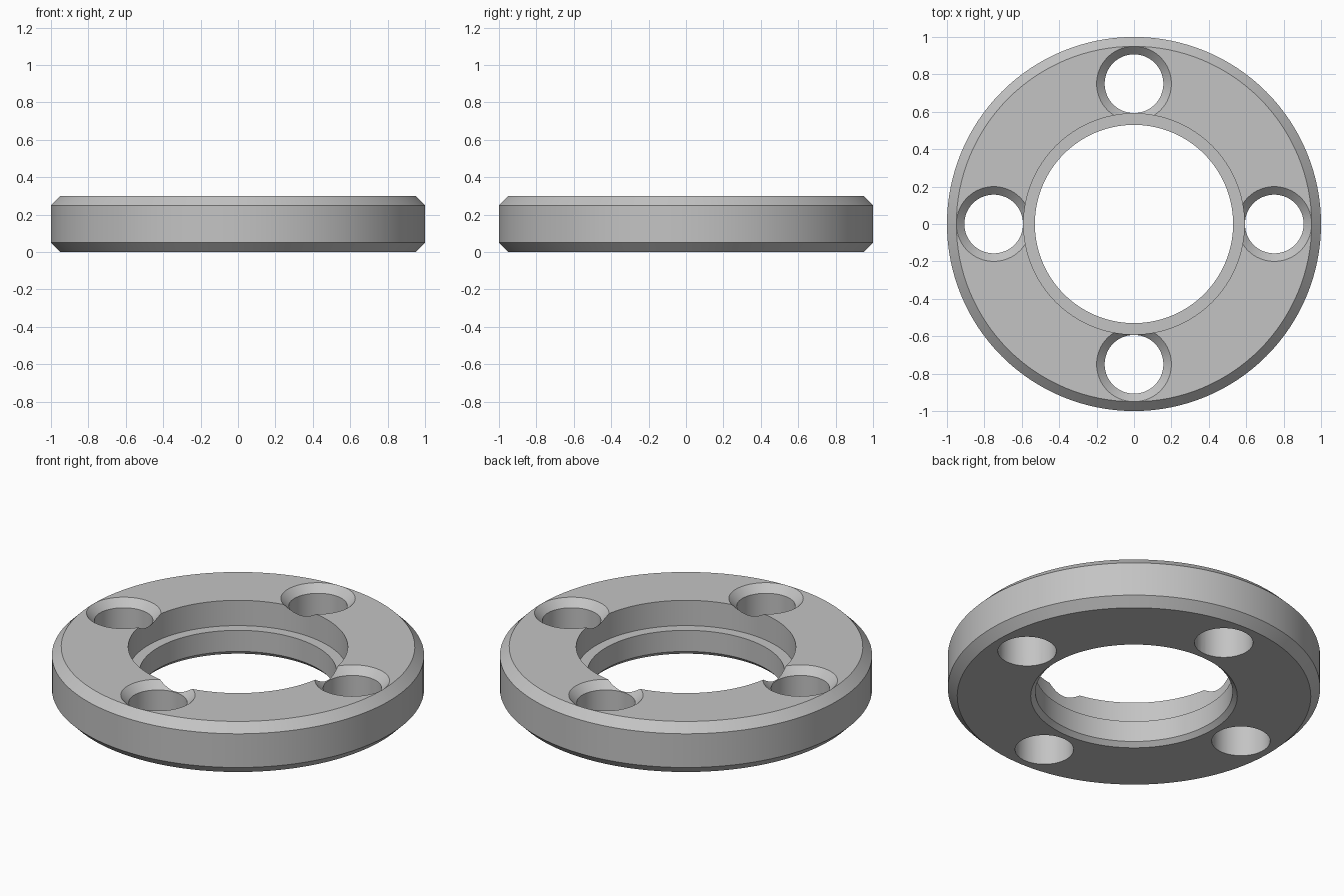
import bpy, bmesh
from math import cos, sin, pi, radians

cube = bpy.data.objects.get("Cube")
if cube:
    bpy.data.objects.remove(cube, do_unlink=True)

grey = bpy.data.materials.new("light grey")
grey.use_nodes = True
grey.diffuse_color = (0.55, 0.55, 0.55, 1)
grey.node_tree.nodes["Principled BSDF"].inputs["Base Color"].default_value = grey.diffuse_color


def lathe(name, profile, segments, centre=(0, 0)):
    """Revolve a closed (radius, height) profile about a vertical axis."""
    bm = bmesh.new()
    rings = [[bm.verts.new((centre[0] + r * cos(2 * pi * i / segments),
                            centre[1] + r * sin(2 * pi * i / segments), z))
              for r, z in profile] for i in range(segments)]
    n = len(profile)
    for i in range(segments):
        a, b = rings[i], rings[(i + 1) % segments]
        for j in range(n):
            k = (j + 1) % n
            if profile[j][0] or profile[k][0]:
                bm.faces.new((a[j], b[j], b[k], a[k]))
    bmesh.ops.remove_doubles(bm, verts=bm.verts, dist=1e-6)
    bmesh.ops.recalc_face_normals(bm, faces=bm.faces)
    mesh = bpy.data.meshes.new(name)
    bm.to_mesh(mesh)
    bm.free()
    mesh.materials.append(grey)
    obj = bpy.data.objects.new(name, mesh)
    bpy.context.collection.objects.link(obj)
    return obj


# Ring body: chamfered rim, stepped bore with a ledge, small lower chamfer
ring = lathe("flange_ring", [
    (0.555, 0), (0.95, 0), (1, 0.05), (1, 0.25), (0.95, 0.3),
    (0.59, 0.3), (0.59, 0.15), (0.53, 0.15), (0.53, 0.025)], 128)

# Four countersunk bolt holes
bpy.context.view_layer.objects.active = ring
ring.select_set(True)
for i in range(4):
    a = i * pi / 2
    cutter = lathe("bolt_hole_cutter", [
        (0, -0.1), (0.157, -0.1), (0.157, 0.257), (0.22, 0.32), (0, 0.32)],
        64, (0.75 * cos(a), 0.75 * sin(a)))
    cutter.hide_render = True
    mod = ring.modifiers.new("bolt_hole", "BOOLEAN")
    mod.operation = "DIFFERENCE"
    mod.solver = "EXACT"
    mod.object = cutter
    bpy.ops.object.modifier_apply(modifier=mod.name)
    bpy.data.objects.remove(cutter, do_unlink=True)

bpy.ops.object.shade_smooth_by_angle(angle=radians(30))
